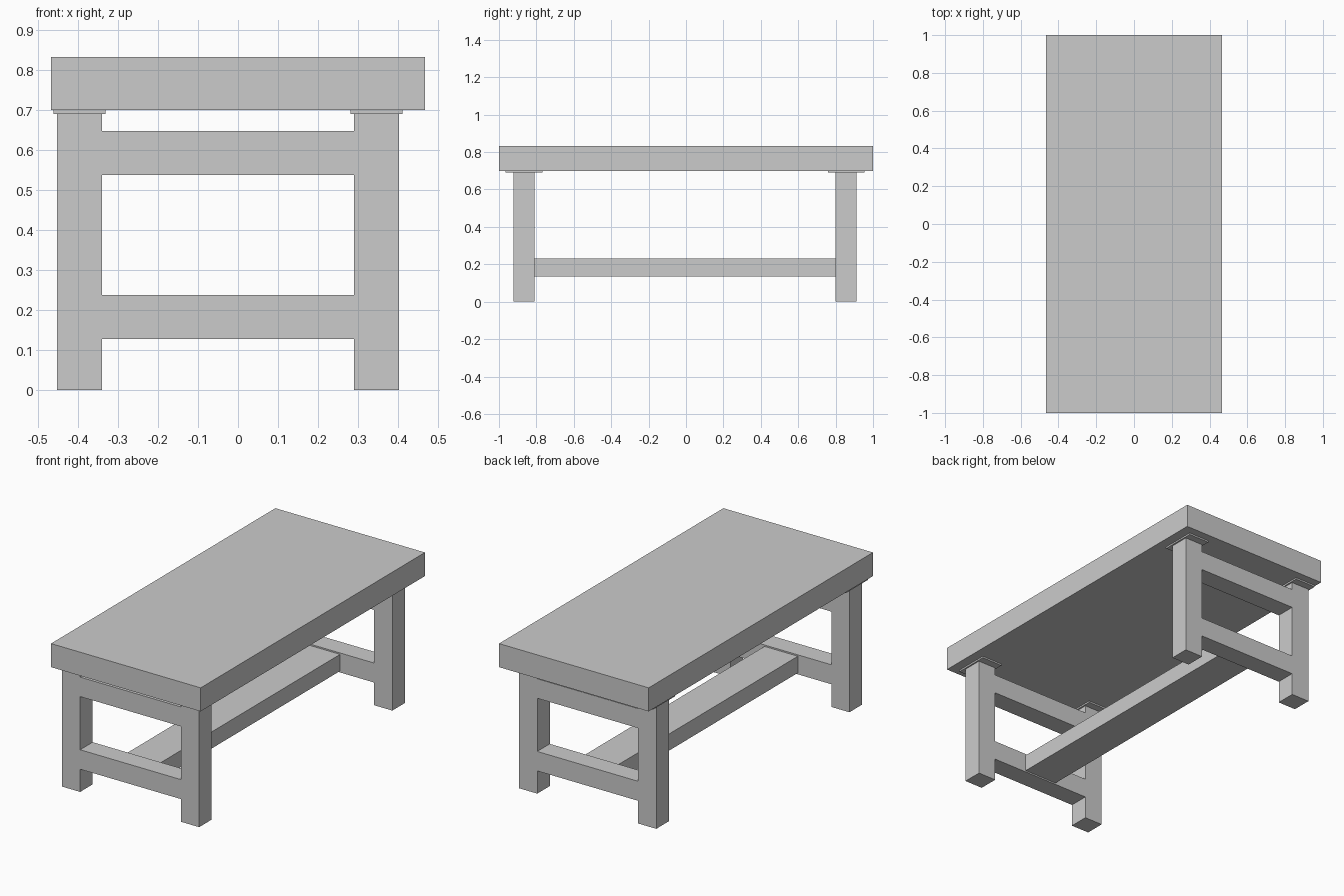
import bpy

if "Cube" in bpy.data.objects:
    bpy.data.objects.remove(bpy.data.objects["Cube"])


def box(name, x, y, z):
    """Axis-aligned box from (min, max) ranges."""
    lo, hi = zip(x, y, z)
    bpy.ops.mesh.primitive_cube_add(
        size=1, location=[(a + b) / 2 for a, b in zip(lo, hi)])
    obj = bpy.context.object
    obj.name = name
    obj.scale = [b - a for a, b in zip(lo, hi)]
    bpy.ops.object.transform_apply(location=False, rotation=False, scale=True)
    return obj


LEG_X = {"left": (-0.453, -0.340), "right": (0.290, 0.403)}
LEG_Y = {"front": (-0.922, -0.810), "back": (0.800, 0.912)}

# Thick table top
box("table_top", (-0.467, 0.467), (-1.0, 1.0), (0.70, 0.833))

for end, ly in LEG_Y.items():
    # Legs, each with a thin mounting plate under the top
    yc = sum(ly) / 2
    for side, lx in LEG_X.items():
        xc = sum(lx) / 2
        box(f"{end}_{side}_leg", lx, ly, (0.0, 0.692))
        box(f"{end}_{side}_plate", (xc - 0.065, xc + 0.065),
            (yc - 0.098, yc + 0.098), (0.691, 0.70))

    # Cross rails joining each pair of legs
    rail_x = (LEG_X["left"][1], LEG_X["right"][0])
    box(f"{end}_upper_rail", rail_x, ly, (0.538, 0.648))
    box(f"{end}_lower_rail", rail_x, ly, (0.128, 0.238))

# Long stretcher between the lower rails
box("stretcher", (-0.131, 0.077),
    (LEG_Y["front"][1], LEG_Y["back"][0]), (0.136, 0.230))
